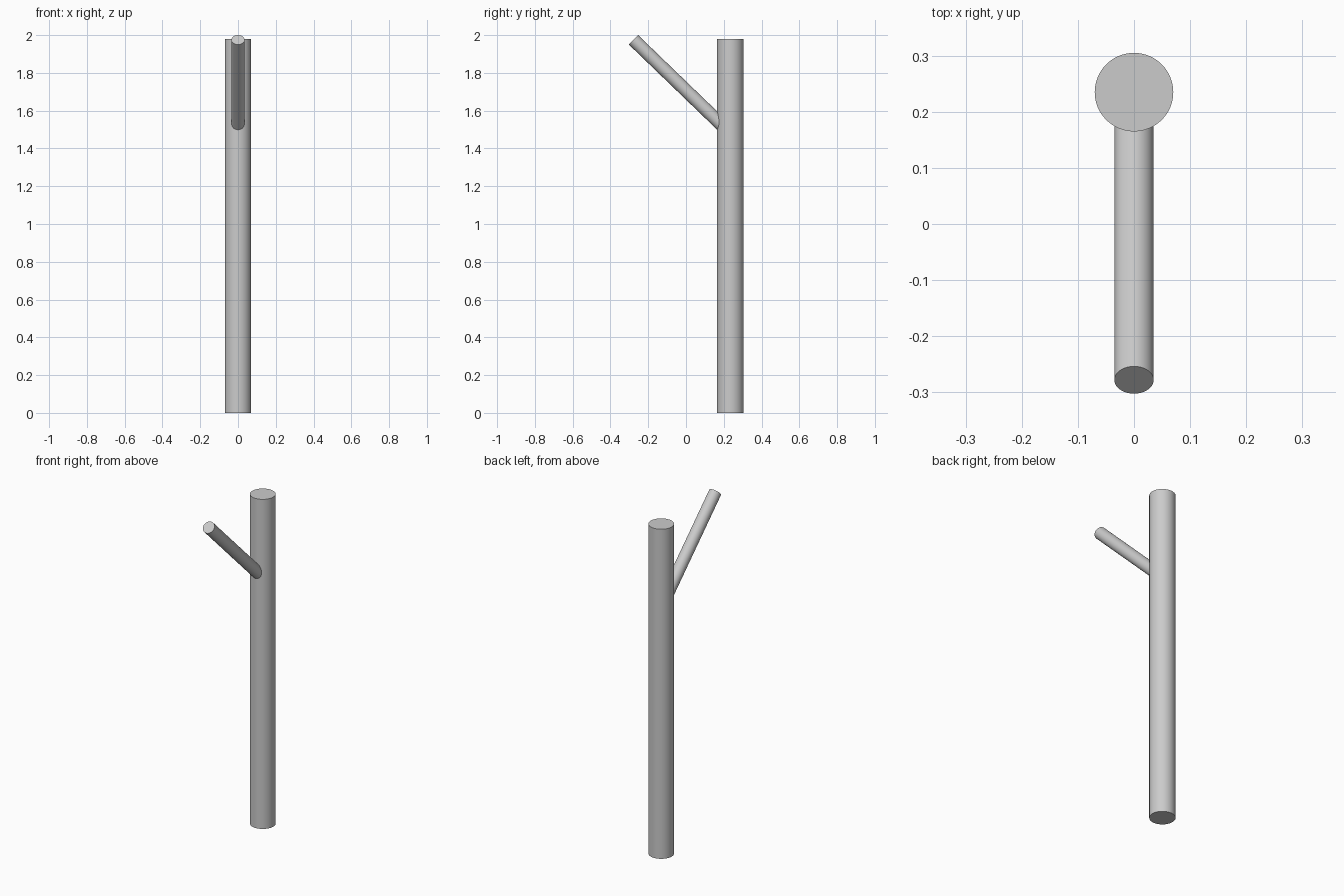
import bpy
import math
from mathutils import Vector

cube = bpy.data.objects.get("Cube")
if cube:
    bpy.data.objects.remove(cube, do_unlink=True)

# Single plain grey
grey = bpy.data.materials.new("plain_grey")
grey.use_nodes = True
colour = (0.6, 0.6, 0.6, 1.0)
grey.diffuse_color = colour
grey.node_tree.nodes["Principled BSDF"].inputs["Base Color"].default_value = colour


def rod(name, start, end, radius):
    """Capped cylinder running between two points."""
    start, end = Vector(start), Vector(end)
    axis = end - start
    bpy.ops.mesh.primitive_cylinder_add(
        vertices=64, radius=radius, depth=axis.length,
        location=(start + end) / 2,
        rotation=axis.to_track_quat("Z", "Y").to_euler())
    obj = bpy.context.object
    obj.name = name
    obj.data.materials.append(grey)
    bpy.ops.object.shade_smooth_by_angle(angle=math.radians(30))
    return obj


# Upright post, and a slanted arm rooted on the post's axis
POST_Y = 0.235
rod("post", (0, POST_Y, 0), (0, POST_Y, 1.98), 0.07)
rod("slanted_arm", (0, POST_Y, 1.48), (0, -0.278, 1.975), 0.035)
